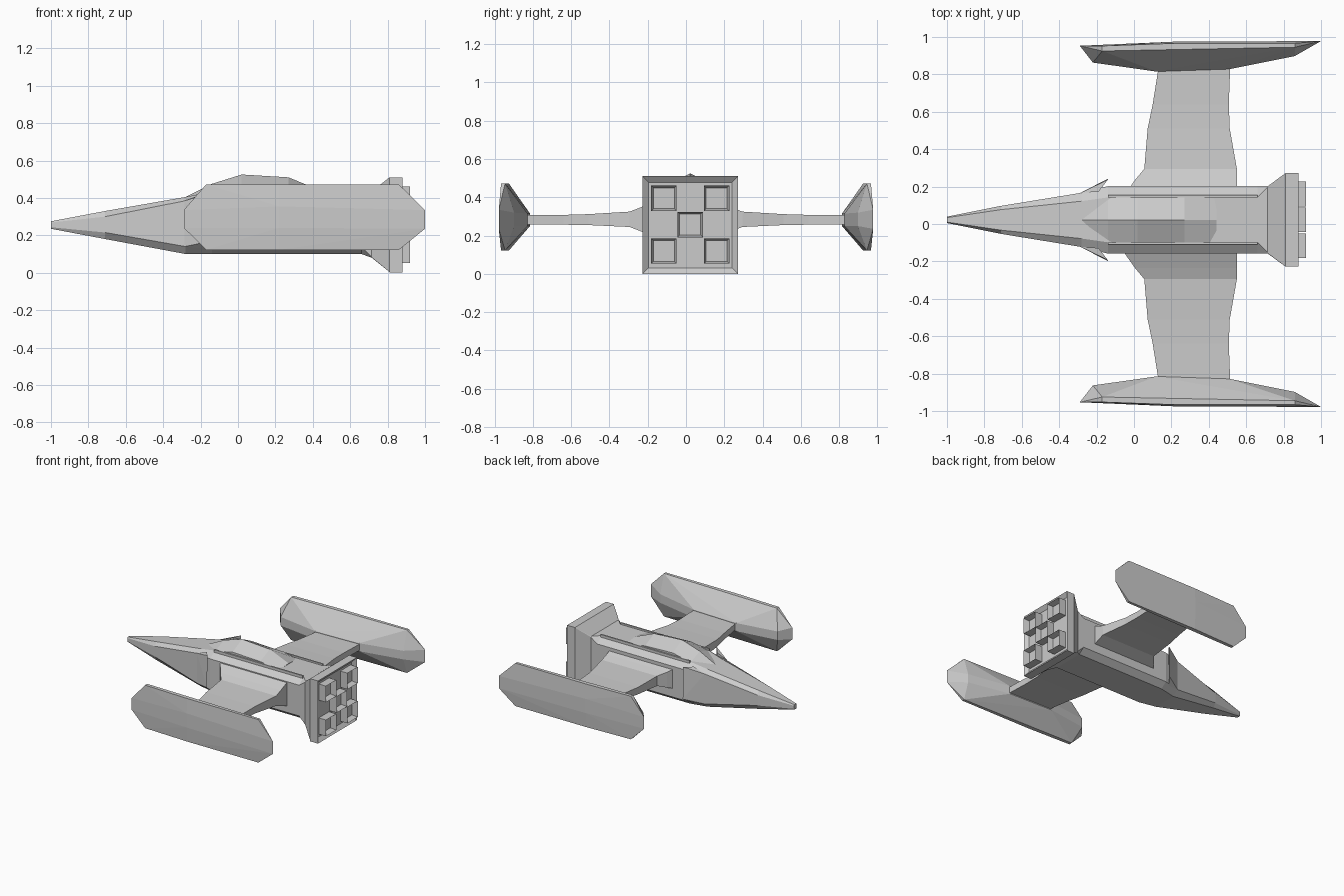
import bpy, bmesh

CY = 0.022  # the fuselage sits slightly off the wing centre


def finish(name, bm):
    bmesh.ops.recalc_face_normals(bm, faces=bm.faces)
    me = bpy.data.meshes.new(name)
    bm.to_mesh(me)
    bm.free()
    ob = bpy.data.objects.new(name, me)
    bpy.context.collection.objects.link(ob)
    return ob


def loft(name, rings):
    """Skin a list of equal-length point rings and cap both ends."""
    bm = bmesh.new()
    rows = [[bm.verts.new(p) for p in r] for r in rings]
    n = len(rows[0])
    for a, b in zip(rows, rows[1:]):
        for i in range(n):
            j = (i + 1) % n
            bm.faces.new((a[i], a[j], b[j], b[i]))
    bm.faces.new(rows[0])
    bm.faces.new(rows[-1])
    return finish(name, bm)


def octagon(x, hw, hw_top, hw_bot, zb, zb2, zt2, zt):
    half = [(hw_bot, zb), (hw, zb2), (hw, zt2), (hw_top, zt)]
    pts = half + [(-y, z) for y, z in reversed(half)]
    return [(x, CY + y, z) for y, z in pts]


def hull(name, pts):
    bm = bmesh.new()
    for p in pts:
        bm.verts.new(p)
    bmesh.ops.convex_hull(bm, input=bm.verts)
    loose = [v for v in bm.verts if not v.link_faces]
    bmesh.ops.delete(bm, geom=loose, context='VERTS')
    bmesh.ops.dissolve_limit(bm, angle_limit=0.02, verts=bm.verts, edges=bm.edges)
    return finish(name, bm)


def box(name, x0, x1, y0, y1, z0, z1, rim=0, depth=0):
    """Box; with rim/depth its rear (+x) face is inset and recessed."""
    bm = bmesh.new()
    bmesh.ops.create_cube(bm, size=1)
    for v in bm.verts:
        v.co = (x0 if v.co.x < 0 else x1, y0 if v.co.y < 0 else y1, z0 if v.co.z < 0 else z1)
    if rim:
        bm.normal_update()
        f = max(bm.faces, key=lambda f: f.normal.x)
        bmesh.ops.inset_region(bm, faces=[f], thickness=rim)
        for v in f.verts:
            v.co.x -= depth
    return finish(name, bm)


# Nose cone and cockpit collar
loft("nose", [
    octagon(-1.0, 0.017, 0.012, 0.012, 0.235, 0.243, 0.268, 0.275),
    octagon(-0.71, 0.075, 0.055, 0.055, 0.18, 0.215, 0.30, 0.33),
    octagon(-0.28, 0.145, 0.10, 0.10, 0.10, 0.14, 0.385, 0.405),
    octagon(-0.14, 0.18, 0.12, 0.13, 0.10, 0.14, 0.39, 0.435),
])

# Main fuselage, widening into the square engine housing
loft("fuselage", [
    octagon(-0.14, 0.18, 0.12, 0.13, 0.10, 0.14, 0.39, 0.435),
    octagon(0.66, 0.18, 0.12, 0.13, 0.10, 0.14, 0.39, 0.435),
    octagon(0.715, 0.18, 0.175, 0.175, 0.08, 0.085, 0.43, 0.435),
    octagon(0.81, 0.25, 0.248, 0.248, 0.004, 0.006, 0.508, 0.51),
])
box("engine_housing", 0.81, 0.88, CY - 0.25, CY + 0.25, 0.0, 0.51, 0.045, 0.025)

# Five square thrusters in a checker pattern
for j, k in [(-1, -1), (1, -1), (0, 0), (-1, 1), (1, 1)]:
    y, z, h = CY + 0.138 * j, 0.257 + 0.138 * k, 0.066
    box("thruster", 0.85, 0.92, y - h, y + h, z - h, z + h, 0.016, 0.045)

# Ridged canopy on the spine
canopy = [(-0.28, 0.05, 0.39, 0.405), (-0.14, 0.12, 0.43, 0.475), (0.02, 0.12, 0.465, 0.525),
          (0.27, 0.12, 0.455, 0.51), (0.44, 0.12, 0.43, 0.44)]
loft("canopy", [[(x, CY - w, 0.38), (x, CY - w, zs), (x, CY, zr), (x, CY + w, zs), (x, CY + w, 0.38)]
                for x, w, zs, zr in canopy])

for s in (-1, 1):
    # Thin rail along the upper fuselage edge
    y = CY + s * 0.126
    box("spine_rail", -0.14, 0.66, y - 0.006, y + 0.006, 0.40, 0.448)

    # Flared cheek beside the collar
    hull("cheek_fin", [(x, CY + s * w, z) for x, w, z in [
        (-0.285, 0.145, 0.14), (-0.285, 0.145, 0.385), (-0.14, 0.22, 0.17), (-0.14, 0.215, 0.43),
        (-0.19, 0.16, 0.13), (-0.19, 0.15, 0.42)]])

    # Wing, flaring into the fuselage at the root
    wing = [(0.15, -0.055, 0.55, 0.19, 0.385), (0.235, 0.005, 0.55, 0.222, 0.348),
            (0.295, 0.055, 0.55, 0.245, 0.325), (0.51, 0.073, 0.512, 0.255, 0.312),
            (0.64, 0.1, 0.507, 0.257, 0.308), (0.86, 0.135, 0.515, 0.257, 0.308)]
    loft("wing", [[(x0, s * y, z0), (x1, s * y, z0), (x1, s * y, z1), (x0, s * y, z1)]
                  for y, x0, x1, z0, z1 in wing])

    # Wingtip pod
    pod = [(-0.29, 0.953, 0.24, 0.335), (-0.17, 0.925, 0.122, 0.472), (-0.17, 0.952, 0.122, 0.472),
           (0.22, 0.945, 0.122, 0.472), (0.86, 0.945, 0.122, 0.472), (0.86, 0.966, 0.122, 0.472),
           (0.22, 0.966, 0.122, 0.472), (0.22, 0.975, 0.24, 0.355), (1.0, 0.978, 0.235, 0.335),
           (-0.22, 0.863, 0.25, 0.32), (0.12, 0.815, 0.25, 0.315),
           (0.51, 0.828, 0.25, 0.315), (0.86, 0.898, 0.25, 0.32)]
    hull("wingtip_pod", [(x, s * y, z) for x, y, z0, z1 in pod for z in (z0, z1)])
